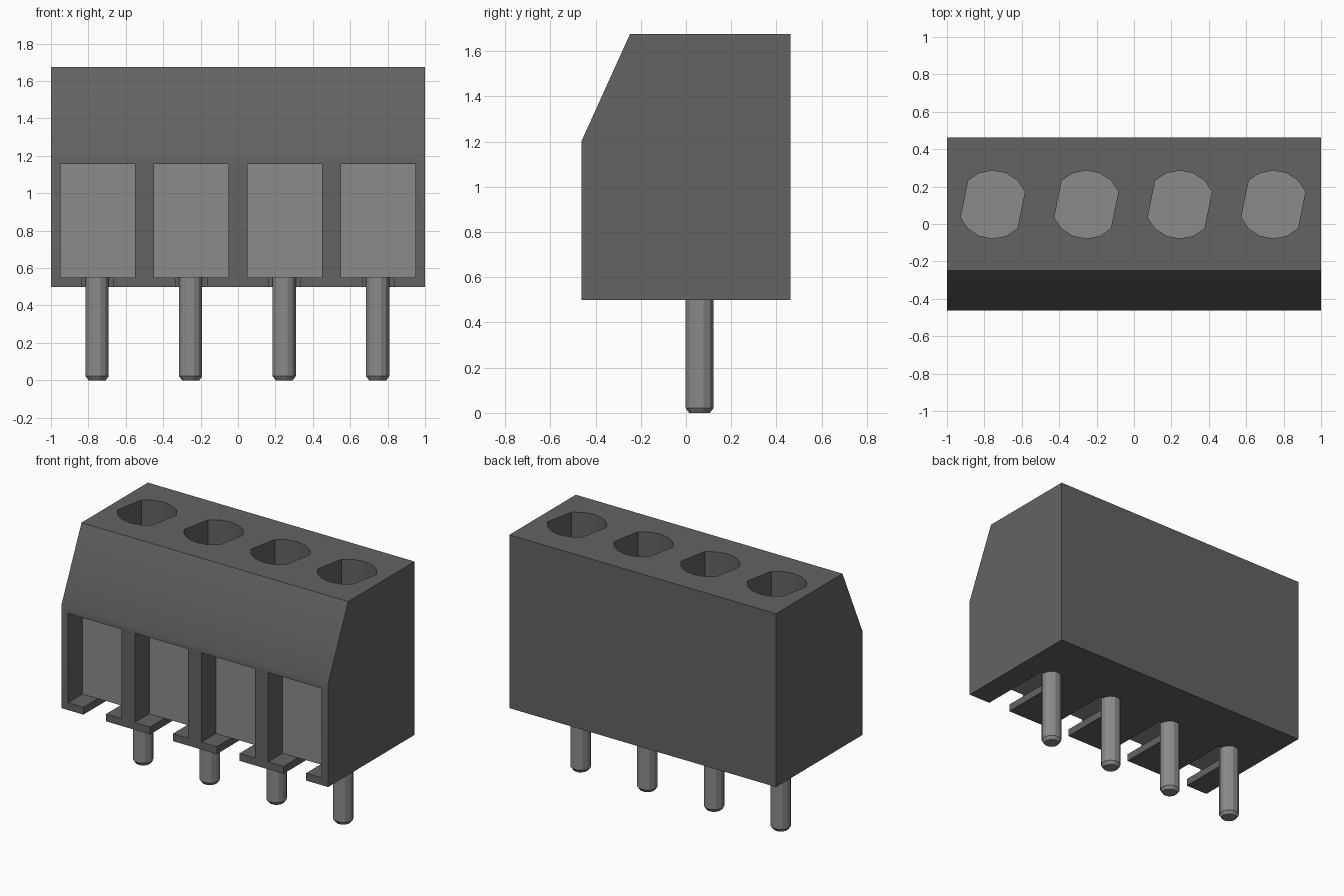
import bpy, bmesh, math

cube = bpy.data.objects.get("Cube")
if cube:
    bpy.data.objects.remove(cube, do_unlink=True)

PITCH = 0.5
CENTRES = [(i - 1.5) * PITCH for i in range(4)]
PIN_Y = 0.06
FLOOR, CEILING = 0.55, 1.155


def material(name, grey):
    mat = bpy.data.materials.new(name)
    mat.use_nodes = True
    colour = (grey, grey, grey, 1)
    mat.diffuse_color = colour
    mat.node_tree.nodes["Principled BSDF"].inputs["Base Color"].default_value = colour
    return mat


plastic = material("dark grey plastic", 0.125)
metal = material("grey metal", 0.26)


def make(name, bm, mat):
    bmesh.ops.recalc_face_normals(bm, faces=bm.faces)
    mesh = bpy.data.meshes.new(name)
    bm.to_mesh(mesh)
    bm.free()
    mesh.materials.append(mat)
    obj = bpy.data.objects.new(name, mesh)
    bpy.context.collection.objects.link(obj)
    return obj


def prism(bm, points, offset):
    face = bm.faces.new([bm.verts.new(p) for p in points])
    out = bmesh.ops.extrude_face_region(bm, geom=[face])
    moved = [v for v in out["geom"] if isinstance(v, bmesh.types.BMVert)]
    bmesh.ops.translate(bm, verts=moved, vec=offset)


def box(bm, x, half, y0, y1, z0, z1):
    prism(bm, [(x - half, y0, z0), (x + half, y0, z0),
               (x + half, y1, z0), (x - half, y1, z0)], (0, 0, z1 - z0))


# Housing: side profile with a sloped upper front
bm = bmesh.new()
profile = [(-0.463, 0.5), (0.463, 0.5), (0.463, 1.675), (-0.248, 1.675), (-0.463, 1.2)]
prism(bm, [(-1, y, z) for y, z in profile], (2, 0, 0))
housing = make("housing", bm, plastic)

# Cutters: wire pockets, floor slots and screw holes
pockets, slots, holes = bmesh.new(), bmesh.new(), bmesh.new()
hole_angles = [math.radians(22.5 * i) for i in range(16) if i not in (0, 7, 8, 15)]
for x in CENTRES:
    box(pockets, x, 0.2, -0.6, -0.3, FLOOR, CEILING)
    box(slots, x, 0.085, -0.6, PIN_Y, 0.4, FLOOR + 0.002)
    rim = [(x - 0.005 + 0.186 * math.cos(a), 0.104 + 0.182 * math.sin(a), CEILING)
           for a in hole_angles]
    prism(holes, rim, (0, 0, 1))

bpy.context.view_layer.objects.active = housing
for name, bm in (("pocket_cutter", pockets), ("slot_cutter", slots), ("hole_cutter", holes)):
    cutter = make(name, bm, plastic)
    cutter.hide_render = True
    mod = housing.modifiers.new(name, "BOOLEAN")
    mod.operation, mod.solver, mod.object = "DIFFERENCE", "EXACT", cutter
    bpy.ops.object.modifier_apply(modifier=name)
    bpy.data.objects.remove(cutter, do_unlink=True)

# Smooth the slope and hole walls, keep other edges sharp
bpy.ops.object.select_all(action="DESELECT")
housing.select_set(True)
bpy.ops.object.shade_smooth_by_angle(angle=math.radians(35))

# Metal contacts and pins
for i, x in enumerate(CENTRES, 1):
    bm = bmesh.new()
    box(bm, x, 0.199, -0.308, 0.3, FLOOR, CEILING + 0.004)
    make(f"contact_block_{i}", bm, metal)

    bm = bmesh.new()
    rings = []
    for radius, z in ((0.048, 0), (0.064, 0.022), (0.064, FLOOR + 0.01)):
        angles = [math.radians(15 + 30 * k) for k in range(12)]
        rings.append([bm.verts.new((x - 0.003 + radius * math.cos(a),
                                    PIN_Y + radius * math.sin(a), z)) for a in angles])
    for low, high in zip(rings, rings[1:]):
        for k in range(12):
            n = (k + 1) % 12
            bm.faces.new((low[k], low[n], high[n], high[k]))
    bm.faces.new(rings[0])
    bm.faces.new(rings[-1])
    make(f"pin_{i}", bm, metal)
